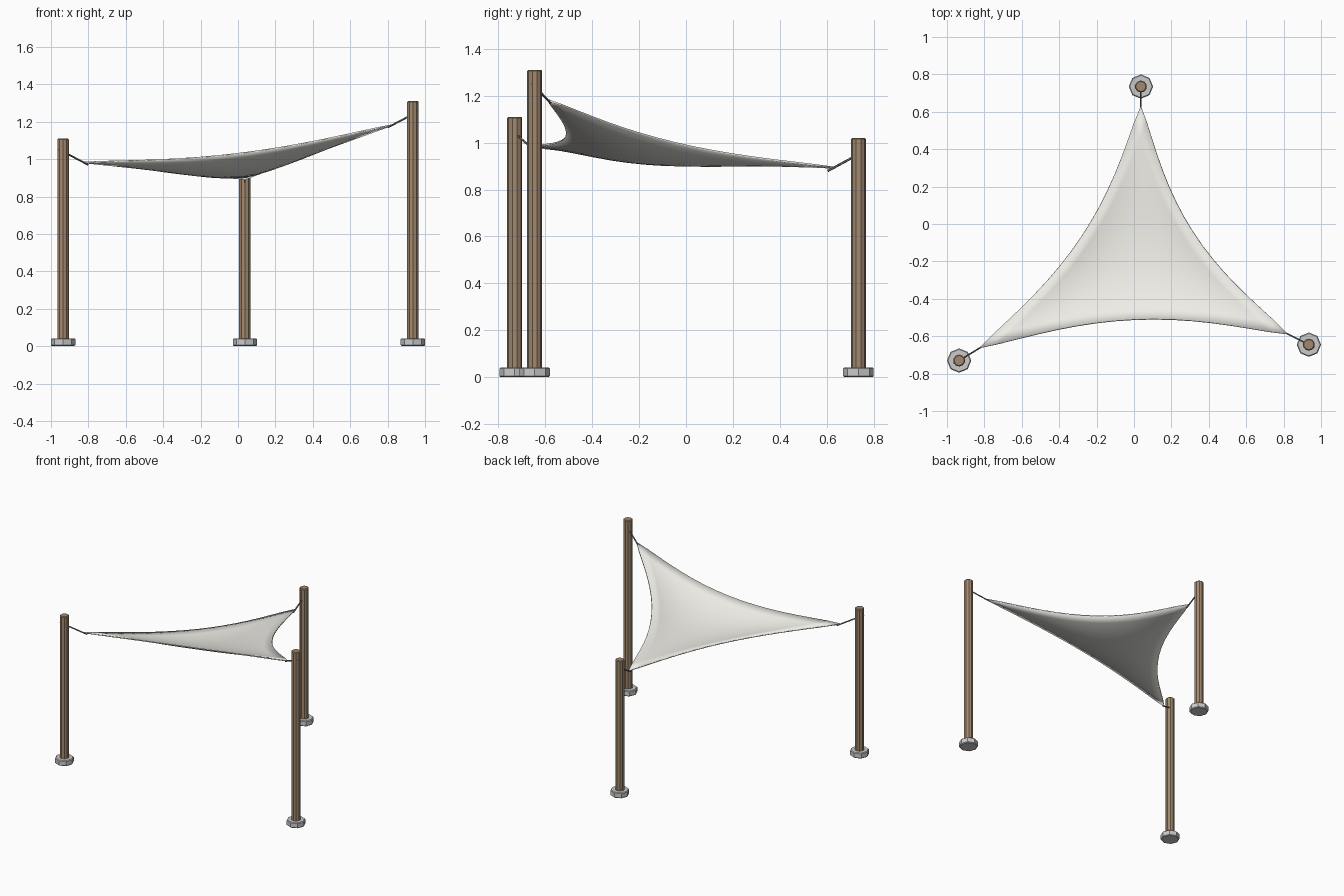
import bpy, bmesh
from mathutils import Vector

if "Cube" in bpy.data.objects:
    bpy.data.objects.remove(bpy.data.objects["Cube"])


def material(name, color):
    m = bpy.data.materials.new(name)
    m.diffuse_color = (*color, 1)
    m.use_nodes = True
    m.node_tree.nodes["Principled BSDF"].inputs["Base Color"].default_value = m.diffuse_color
    return m


wood = material("wood", (0.36, 0.25, 0.16))
concrete = material("concrete", (0.6, 0.6, 0.58))
fabric = material("fabric", (0.85, 0.84, 0.79))
steel = material("steel", (0.2, 0.2, 0.2))


def cylinder(name, a, b, radius, sides, mat, bevel=0.0):
    """Cylinder between two points."""
    a, b = Vector(a), Vector(b)
    d = b - a
    bpy.ops.mesh.primitive_cylinder_add(vertices=sides, radius=radius,
                                        depth=d.length, location=(a + b) / 2)
    ob = bpy.context.object
    ob.name = name
    if d.xy.length > 1e-6:
        ob.rotation_euler = d.to_track_quat('Z', 'Y').to_euler()
    ob.data.materials.append(mat)
    if bevel:
        mod = ob.modifiers.new("bevel", 'BEVEL')
        mod.width = bevel
        mod.segments = 1
        mod.limit_method = 'ANGLE'
        mod.angle_limit = 1.0
    return ob


# name, post x, y, post top, sail corner
posts = [
    ("left", -0.935, -0.73, 1.11, Vector((-0.825, -0.663, 0.982))),
    ("right", 0.935, -0.645, 1.31, Vector((0.825, -0.59, 1.182))),
    ("back", 0.037, 0.735, 1.02, Vector((0.037, 0.63, 0.893))),
]

# Posts, footings and tie cables
for name, x, y, top, corner in posts:
    cylinder(name + "_footing", (x, y, 0), (x, y, 0.042), 0.065, 8, concrete, 0.005)
    cylinder(name + "_post", (x, y, 0.01), (x, y, top), 0.032, 10, wood, 0.005)
    anchor = Vector((x, y, top - 0.07))
    pull = (anchor - corner).normalized()
    cylinder(name + "_cable", corner - pull * 0.03, anchor + pull * 0.034, 0.005, 6, steel)

# Sail: triangular grid with edges drawn inward and a hanging belly
A, B, C = (p[4] for p in posts)
corners = (A, B, C)
centre = (A + B + C) / 3
N = 16


def sail_point(w):
    p = sum((c * k for c, k in zip(corners, w)), Vector())
    for k in range(3):
        i, j = (k + 1) % 3, (k + 2) % 3
        s = (4 * w[i] * w[j]) ** 1.3 * (1 - w[k])
        p += ((centre - (corners[i] + corners[j]) / 2) * 0.275 - Vector((0, 0, 0.035))) * s
    p.z -= 0.07 * 27 * w[0] * w[1] * w[2]
    return p


bm = bmesh.new()
grid = {}
for i in range(N + 1):
    for j in range(N + 1 - i):
        grid[i, j] = bm.verts.new(sail_point(((N - i - j) / N, i / N, j / N)))
for i in range(N):
    for j in range(N - i):
        bm.faces.new((grid[i, j], grid[i + 1, j], grid[i, j + 1]))
        if i + j < N - 1:
            bm.faces.new((grid[i + 1, j], grid[i + 1, j + 1], grid[i, j + 1]))
mesh = bpy.data.meshes.new("sail")
bm.to_mesh(mesh)
bm.free()
mesh.materials.append(fabric)
sail = bpy.data.objects.new("sail", mesh)
bpy.context.collection.objects.link(sail)
solid = sail.modifiers.new("thickness", 'SOLIDIFY')
solid.thickness = 0.008
solid.offset = 0
bpy.ops.object.select_all(action='DESELECT')
sail.select_set(True)
bpy.context.view_layer.objects.active = sail
bpy.ops.object.shade_smooth_by_angle()
